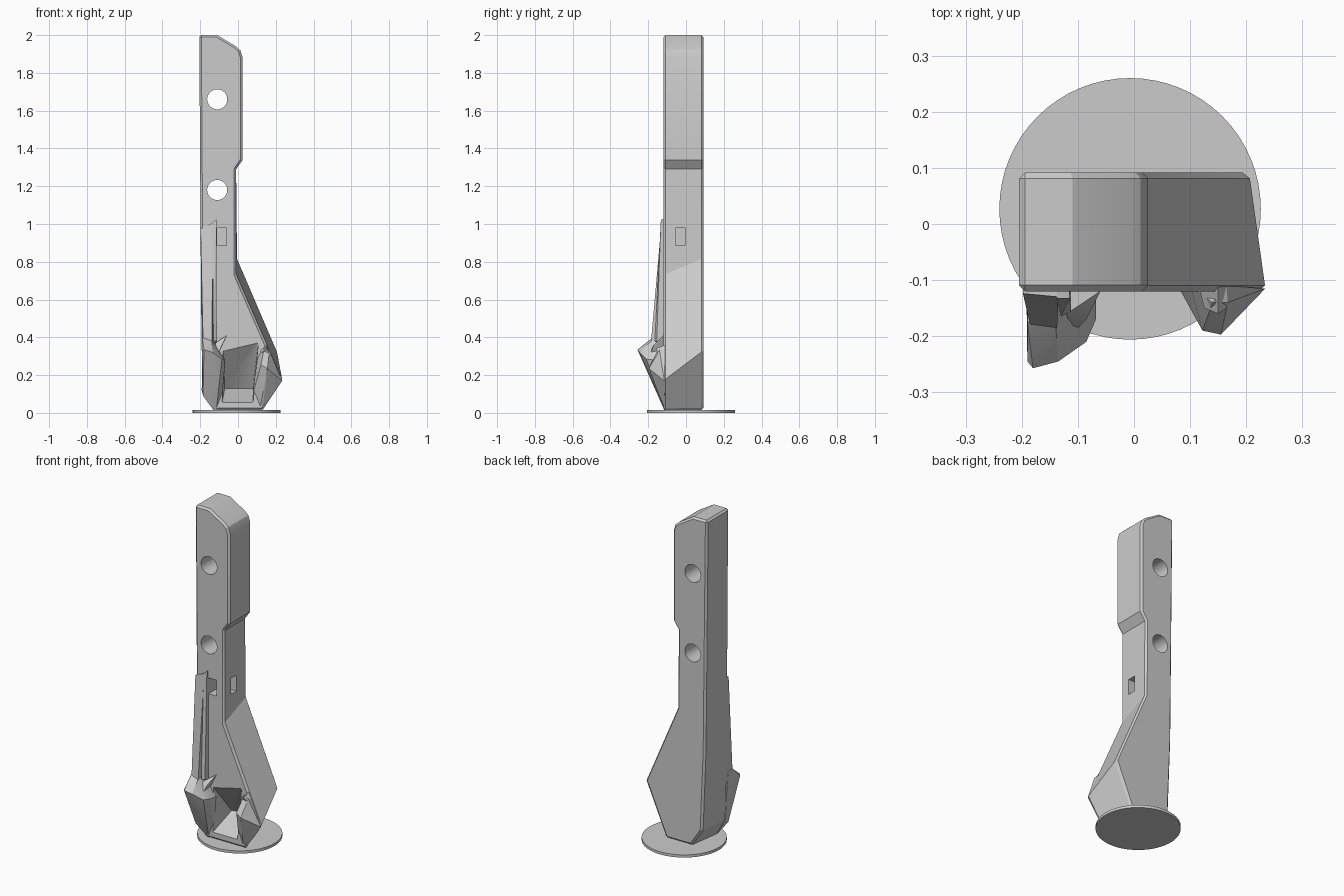
import bpy, bmesh
from mathutils import Matrix

cube = bpy.data.objects.get("Cube")
if cube:
    bpy.data.objects.remove(cube, do_unlink=True)

grey = bpy.data.materials.new("plain grey")
grey.use_nodes = True
grey.diffuse_color = (0.6, 0.6, 0.6, 1)
grey.node_tree.nodes["Principled BSDF"].inputs["Base Color"].default_value = (0.6, 0.6, 0.6, 1)


def finish(name, bm):
    bmesh.ops.recalc_face_normals(bm, faces=bm.faces)
    mesh = bpy.data.meshes.new(name)
    bm.to_mesh(mesh)
    bm.free()
    mesh.materials.append(grey)
    obj = bpy.data.objects.new(name, mesh)
    bpy.context.collection.objects.link(obj)
    return obj


def hull(name, points):
    bm = bmesh.new()
    verts = [bm.verts.new(p) for p in points]
    res = bmesh.ops.convex_hull(bm, input=verts)
    spare = set(res["geom_interior"]) | set(res["geom_unused"])
    bmesh.ops.delete(bm, geom=[v for v in spare if isinstance(v, bmesh.types.BMVert)], context="VERTS")
    bmesh.ops.dissolve_limit(bm, angle_limit=0.02, verts=bm.verts, edges=bm.edges)
    return finish(name, bm)


def box(name, low, high):
    return hull(name, [(x, y, z) for x in (low[0], high[0])
                       for y in (low[1], high[1]) for z in (low[2], high[2])])


def cylinder(name, radius, depth, matrix):
    bm = bmesh.new()
    bmesh.ops.create_cone(bm, cap_ends=True, segments=64, radius1=radius,
                          radius2=radius, depth=depth, matrix=matrix)
    return finish(name, bm)


def loft(name, front, back, y0, y1):
    bm = bmesh.new()
    a = [bm.verts.new((x, y0, z)) for x, z in front]
    b = [bm.verts.new((x, y1, z)) for x, z in back]
    bm.faces.new(a)
    bm.faces.new(b[::-1])
    for i in range(len(a)):
        j = (i + 1) % len(a)
        bm.faces.new((a[i], b[i], b[j], a[j]))
    return finish(name, bm)


def apply(obj, mod):
    bpy.context.view_layer.objects.active = obj
    bpy.ops.object.modifier_apply(modifier=mod.name)


def cut(obj, cutter):
    cutter.hide_render = True
    mod = obj.modifiers.new("cut", "BOOLEAN")
    mod.operation = "DIFFERENCE"
    mod.solver = "EXACT"
    mod.object = cutter
    apply(obj, mod)
    bpy.data.objects.remove(cutter, do_unlink=True)


# Main body, lofted from front outline to back outline
upper = [(-.205, 2), (-.11, 2), (-.01, 1.94), (.012, 1.92), (.025, 1.88),
         (.025, 1.34), (-.01, 1.29)]
front = upper + [(-.01, .73), (.235, .17), (.13, .015), (-.13, .015), (-.19, .12), (-.196, .6)]
back = upper + [(-.005, .82), (.205, .33), (.07, .015), (-.1, .015), (-.17, .12), (-.19, .6)]
body = loft("main_body", front, back, -.12, .092)
bevel = body.modifiers.new("edge", "BEVEL")
bevel.width = .011
bevel.segments = 1
bevel.limit_method = "ANGLE"
bevel.angle_limit = 1.05
apply(body, bevel)

# Bolt holes, cable slot and mouth cavity
for z in (1.18, 1.66):
    cut(body, cylinder("hole_cutter", .053, .6,
                       Matrix.Translation((-.11, 0, z)) @ Matrix.Rotation(1.5707963, 4, "X")))
cut(body, box("front_slot_cutter", (-.112, -.2, .885), (-.06, -.006, .98)))
cut(body, box("side_slot_cutter", (-.09, -.055, .885), (.1, -.006, .98)))
cut(body, hull("mouth_cutter", [
    (-.085, -.135, .05), (.08, -.135, .05), (.11, -.135, .39), (-.08, -.135, .345),
    (-.07, .04, .13), (.0, .055, .13), (.08, .04, .13)]))

# Long raised rail on the front, with a thin lip beside it
hull("front_rail", [
    (-.198, -.11, .975), (-.135, -.11, 1.005), (-.198, -.124, .975), (-.135, -.13, 1.005),
    (-.19, -.11, .33), (-.13, -.11, .33), (-.185, -.18, .38), (-.137, -.185, .38)])
hull("rail_lip", [
    (-.137, -.11, 1.005), (-.115, -.11, 1.025), (-.137, -.133, 1.005), (-.115, -.133, 1.025),
    (-.13, -.11, .36), (-.112, -.11, .36), (-.13, -.165, .38), (-.112, -.155, .38)])

# Two jaws framing the mouth
hull("right_jaw", [
    (-.192, -.10, .12), (-.13, -.11, .015), (-.115, -.115, .015), (-.085, -.11, .08),
    (-.067, -.11, .27), (-.12, -.11, .36), (-.19, -.13, .4), (-.19, -.175, .4),
    (-.14, -.175, .39), (-.19, -.245, .33), (-.18, -.257, .335), (-.135, -.245, .32),
    (-.085, -.21, .285), (-.068, -.17, .28), (-.185, -.14, .09)])
hull("left_jaw", [
    (.165, -.11, .33), (.234, -.115, .17), (.13, -.11, .015), (.115, -.112, .015),
    (.078, -.11, .1), (.1, -.11, .29), (.14, -.14, .35), (.167, -.14, .33),
    (.155, -.197, .235), (.122, -.19, .255)])

# Small latches above the jaws
hull("right_latch", [
    (-.13, -.11, .35), (-.115, -.185, .33), (-.1, -.185, .32), (-.085, -.17, .36),
    (-.06, -.12, .41), (-.075, -.11, .39), (-.1, -.11, .33), (-.12, -.16, .37)])
hull("left_latch", [
    (.115, -.11, .33), (.15, -.11, .36), (.165, -.11, .33), (.125, -.15, .32),
    (.15, -.16, .34), (.165, -.15, .32)])

# Round base plate
cylinder("base_plate", .233, .016, Matrix.Translation((-.007, .027, .008)))

# Keep flat facets crisp and hole walls smooth
bpy.context.view_layer.update()
for obj in bpy.context.collection.objects:
    obj.select_set(obj.type == "MESH" and grey.name in obj.data.materials)
bpy.ops.object.shade_smooth_by_angle(angle=.35)
